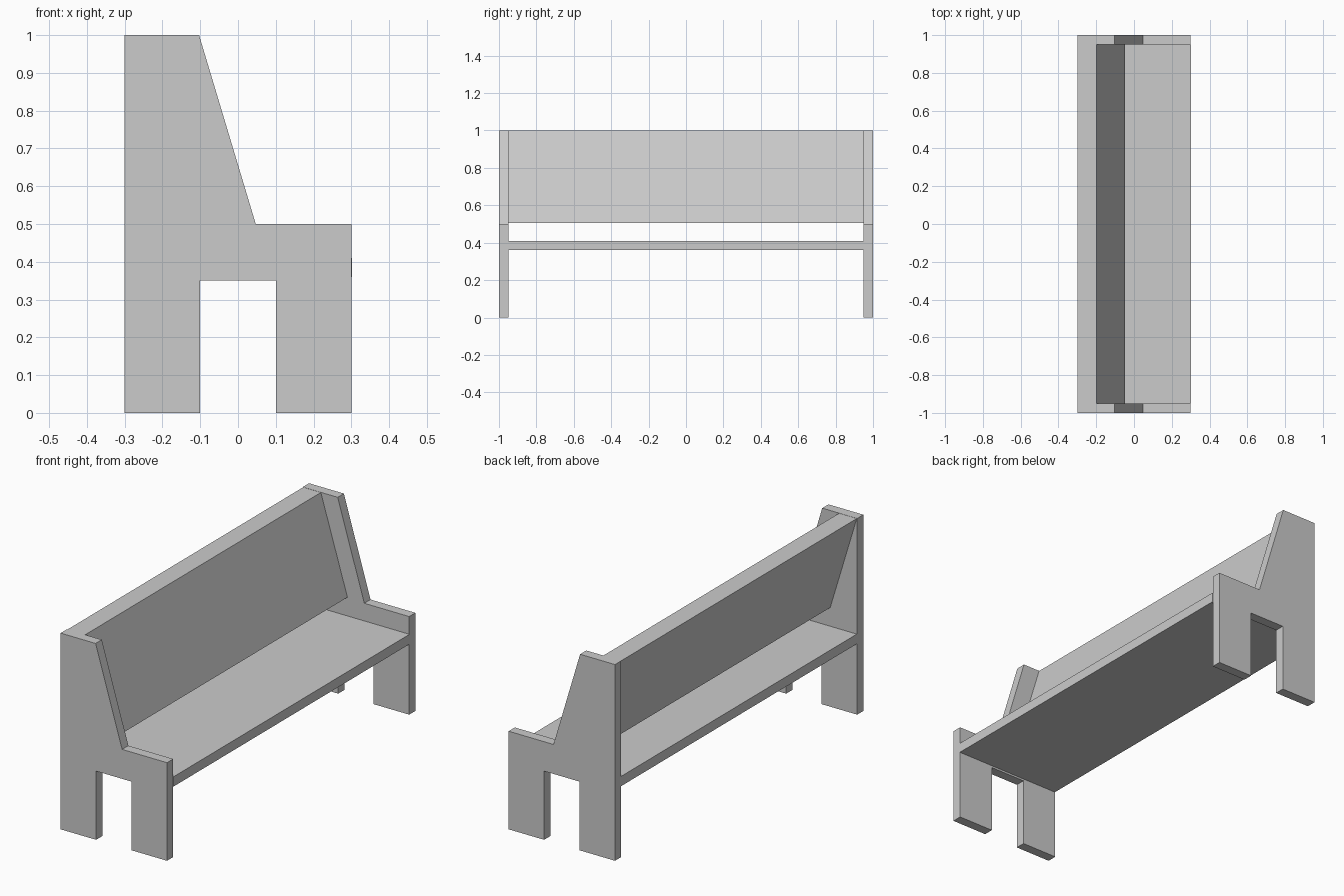
import bpy
import bmesh

default = bpy.data.objects.get("Cube")
if default:
    bpy.data.objects.remove(default, do_unlink=True)

# Single flat grey
grey = bpy.data.materials.new("plain grey")
grey.use_nodes = True
colour = (0.6, 0.6, 0.6, 1)
grey.diffuse_color = colour
grey.node_tree.nodes["Principled BSDF"].inputs["Base Color"].default_value = colour


def extrude_profile(name, profile, y0, y1):
    """Extrude an (x, z) outline from y0 to y1."""
    bm = bmesh.new()
    face = bm.faces.new([bm.verts.new((x, y0, z)) for x, z in profile])
    new = bmesh.ops.extrude_face_region(bm, geom=[face])["geom"]
    bmesh.ops.translate(bm, vec=(0, y1 - y0, 0),
                        verts=[v for v in new if isinstance(v, bmesh.types.BMVert)])
    bmesh.ops.recalc_face_normals(bm, faces=bm.faces)
    mesh = bpy.data.meshes.new(name)
    bm.to_mesh(mesh)
    bm.free()
    mesh.materials.append(grey)
    obj = bpy.data.objects.new(name, mesh)
    bpy.context.collection.objects.link(obj)
    return obj


# End panels: two legs, armrest and raked back support
end_outline = [(-0.3, 0), (-0.1, 0), (-0.1, 0.35), (0.1, 0.35), (0.1, 0),
               (0.3, 0), (0.3, 0.5), (0.047, 0.5), (-0.103, 1), (-0.3, 1)]
for side, y in (("right", -1), ("left", 1)):
    extrude_profile(side + "_end_panel", end_outline, y, y * 0.95)

# Seat board, its front edge just proud of the end panels
seat = [(-0.298, 0.36), (0.302, 0.36), (0.302, 0.41), (-0.298, 0.41)]
extrude_profile("seat", seat, -0.95, 0.95)

# Leaning backrest board
backrest = [(-0.148, 0.505), (-0.048, 0.505), (-0.198, 0.999), (-0.298, 0.999)]
extrude_profile("backrest", backrest, -0.95, 0.95)
